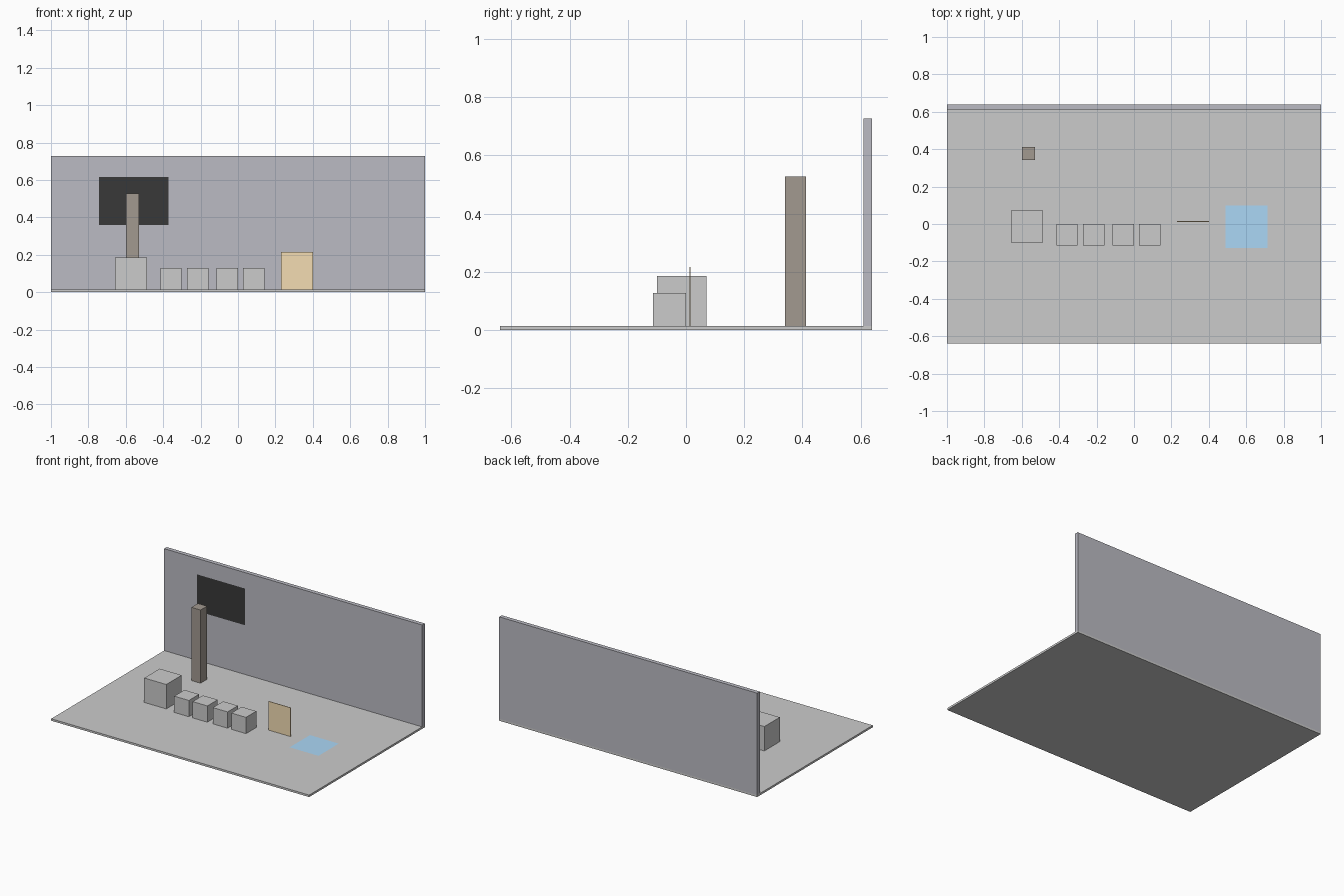
import bpy, bmesh

if "Cube" in bpy.data.objects:
    bpy.data.objects.remove(bpy.data.objects["Cube"])


def material(name, rgb):
    m = bpy.data.materials.new(name)
    m.diffuse_color = (*rgb, 1)
    m.use_nodes = True
    m.node_tree.nodes["Principled BSDF"].inputs["Base Color"].default_value = m.diffuse_color
    return m


def block(name, lo, hi, mat=None):
    """Axis-aligned box between two corners; a flat axis gives a single quad."""
    bm = bmesh.new()
    flat = [i for i in range(3) if hi[i] == lo[i]]
    if not flat:
        bmesh.ops.create_cube(bm, size=1)
    else:
        bmesh.ops.create_grid(bm, x_segments=1, y_segments=1, size=0.5)
        if flat[0] == 1:  # stand the quad up, facing the front
            for v in bm.verts:
                v.co = (v.co.x, 0, v.co.y)
    for v in bm.verts:
        for i in range(3):
            v.co[i] = (lo[i] + hi[i]) / 2 + v.co[i] * (hi[i] - lo[i])
    bm.normal_update()
    mesh = bpy.data.meshes.new(name)
    bm.to_mesh(mesh)
    bm.free()
    obj = bpy.data.objects.new(name, mesh)
    bpy.context.collection.objects.link(obj)
    if mat:
        mesh.materials.append(mat)
    return obj


floor_grey = material("floor_grey", (0.63, 0.63, 0.63))
wall_grey = material("wall_grey", (0.5, 0.5, 0.55))
brown = material("brown", (0.36, 0.32, 0.28))
black = material("black", (0.04, 0.04, 0.04))
tan = material("tan", (0.9, 0.72, 0.45))
blue = material("blue", (0.41, 0.68, 0.92))

top = 0.014  # floor surface height

# Stage: floor and back wall
block("floor", (-1, -0.64, 0), (1, 0.64, top), floor_grey)
block("back_wall", (-1, 0.611, top), (1, 0.64, 0.728), wall_grey)

# Dark panel on the wall
block("wall_panel", (-0.743, 0.609, 0.36), (-0.372, 0.609, 0.617), black)

# Pillar
block("pillar", (-0.6, 0.341, top), (-0.529, 0.413, 0.527), brown)

# Large block and row of small blocks
block("large_block", (-0.657, -0.1, top), (-0.486, 0.071, 0.185))
for i, x in enumerate((-0.358, -0.215, -0.058, 0.085)):
    block(f"small_block_{i + 1}", (x - 0.057, -0.114, top), (x + 0.057, 0, 0.128))

# Thin upright board
block("upright_board", (0.229, 0.012, top), (0.4, 0.016, 0.216), tan)

# Coloured patch on the floor
block("floor_patch", (0.489, -0.127, 0.016), (0.713, 0.098, 0.016), blue)
